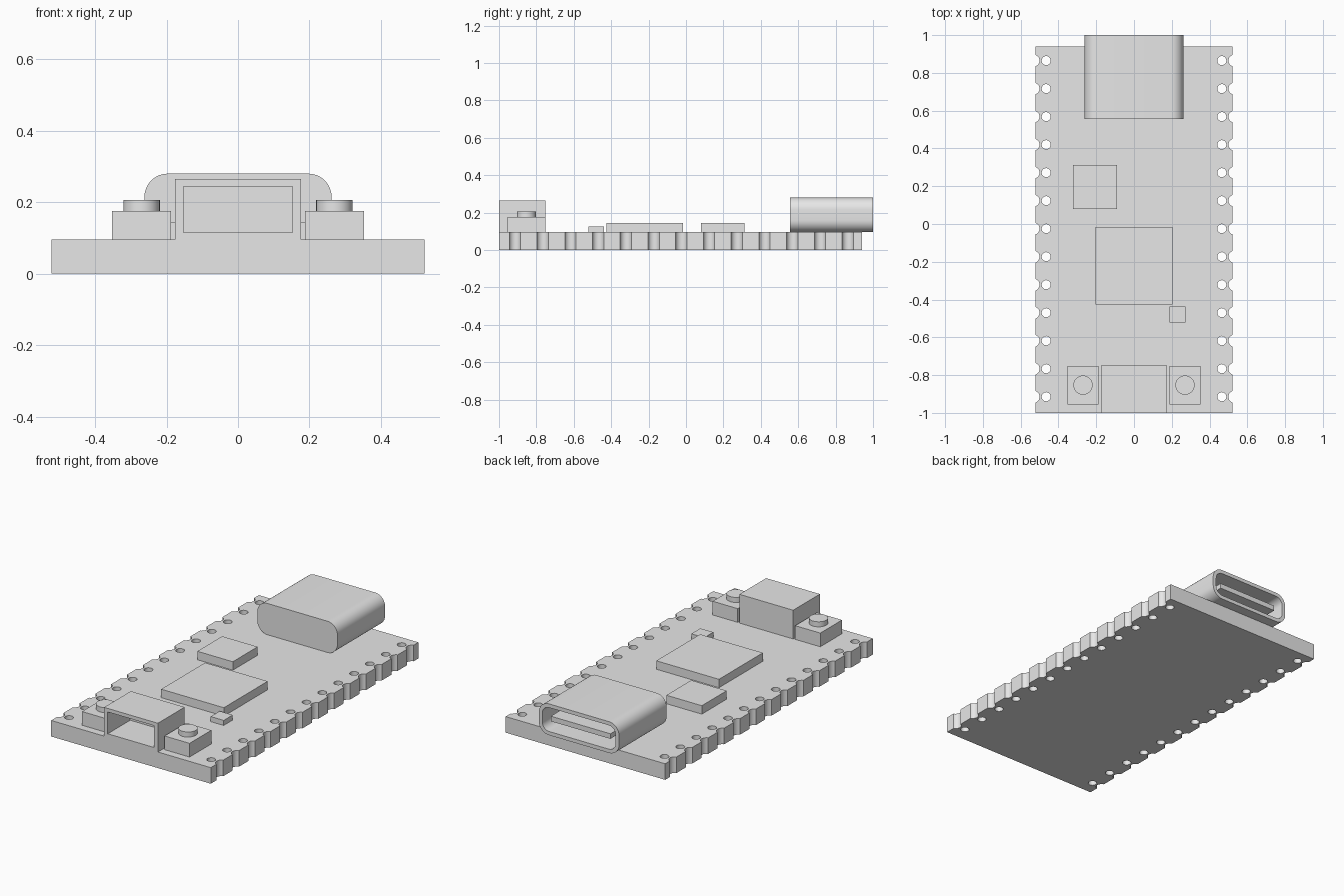
import bpy, bmesh, math
from mathutils import Matrix

cube = bpy.data.objects.get("Cube")
if cube:
    bpy.data.objects.remove(cube, do_unlink=True)

GREY = (0.8, 0.8, 0.8, 1)
mat = bpy.data.materials.new("plain grey")
mat.use_nodes = True
mat.diffuse_color = GREY
mat.node_tree.nodes["Principled BSDF"].inputs["Base Color"].default_value = GREY

BOARD_TOP = 0.095
WIDTH = 0.522


def make(name, bm, smooth=False):
    bmesh.ops.recalc_face_normals(bm, faces=bm.faces)
    mesh = bpy.data.meshes.new(name)
    bm.to_mesh(mesh)
    bm.free()
    mesh.materials.append(mat)
    ob = bpy.data.objects.new(name, mesh)
    bpy.context.scene.collection.objects.link(ob)
    if smooth:
        smooth_edges(ob)
    return ob


def smooth_edges(ob):
    bpy.ops.object.select_all(action='DESELECT')
    ob.select_set(True)
    bpy.context.view_layer.objects.active = ob
    bpy.ops.object.shade_smooth_by_angle(angle=math.radians(35))


def box(name, x0, x1, y0, y1, z0, z1):
    bm = bmesh.new()
    centre = Matrix.Translation(((x0 + x1) / 2, (y0 + y1) / 2, (z0 + z1) / 2))
    size = Matrix.Diagonal((x1 - x0, y1 - y0, z1 - z0, 1))
    bmesh.ops.create_cube(bm, size=1, matrix=centre @ size)
    return make(name, bm)


def cylinder(bm, x, y, z0, z1, radius, sides):
    bmesh.ops.create_cone(bm, cap_ends=True, segments=sides, radius1=radius, radius2=radius,
                          depth=z1 - z0, matrix=Matrix.Translation((x, y, (z0 + z1) / 2)))


def rounded_rect(half_width, z0, z1, radius, steps):
    # outline in x and z, corner by corner
    points = []
    corners = ((1, z1, -1), (-1, z1, -1), (-1, z0, 1), (1, z0, 1))
    for i, (sx, z, inward) in enumerate(corners):
        for k in range(steps + 1 if radius else 1):
            a = math.pi / 2 * (i + k / steps)
            points.append((sx * (half_width - radius) + radius * math.cos(a),
                           z + inward * radius + radius * math.sin(a)))
    return points


def socket(name, outer, inner, closed_y, open_y, floor_y, smooth=False):
    # shell closed at one end, with a cavity at the other
    bm = bmesh.new()
    rings = [[bm.verts.new((x, y, z)) for x, z in loop] for loop, y in
             ((outer, closed_y), (outer, open_y), (inner, open_y), (inner, floor_y))]
    for a, b in zip(rings, rings[1:]):
        for i in range(len(a)):
            j = (i + 1) % len(a)
            bm.faces.new((a[i], a[j], b[j], b[i]))
    bm.faces.new(rings[0])
    bm.faces.new(rings[-1])
    return make(name, bm, smooth)


# Circuit board with pin holes and scalloped edges
board = box("circuit_board", -WIDTH, WIDTH, -1, 0.94, 0, BOARD_TOP)
bm = bmesh.new()
for i in range(13):
    y = 0.865 - i * 0.1483
    for side in (-1, 1):
        cylinder(bm, side * 0.465, y, -0.1, 0.2, 0.024, 20)
        cylinder(bm, side * (WIDTH + 0.01), y, -0.1, 0.2, 0.032, 24)
cutter = make("pin_cutter", bm)
cutter.hide_render = True
cut = board.modifiers.new("pins", 'BOOLEAN')
cut.operation = 'DIFFERENCE'
cut.solver = 'EXACT'
cut.object = cutter
bpy.context.view_layer.update()
cut_mesh = bpy.data.meshes.new_from_object(
    board.evaluated_get(bpy.context.evaluated_depsgraph_get()))
board.modifiers.clear()
board.data = cut_mesh
bpy.data.objects.remove(cutter, do_unlink=True)
smooth_edges(board)

# Rounded data port with its tongue
socket("data_port", rounded_rect(0.262, BOARD_TOP, 0.28, 0.065, 8),
       rounded_rect(0.24, 0.117, 0.258, 0.045, 8), 0.555, 1.0, 0.62, True)
box("port_tongue", -0.195, 0.195, 0.615, 0.985, 0.172, 0.202)

# Battery socket
socket("battery_socket", rounded_rect(0.176, BOARD_TOP, 0.265, 0, 1),
       rounded_rect(0.152, 0.115, 0.244, 0, 1), -0.75, -1.0, -0.79)

# Chips
box("main_chip", -0.205, 0.205, -0.425, -0.015, BOARD_TOP, 0.145)
box("memory_chip", -0.322, -0.09, 0.08, 0.312, BOARD_TOP, 0.145)
box("small_part", 0.187, 0.272, -0.522, -0.438, BOARD_TOP, 0.125)

# Push buttons
for side, label in ((-1, "right"), (1, "left")):
    x = side * 0.27
    box(label + "_button_base", x - 0.082, x + 0.082, -0.955, -0.752, BOARD_TOP, 0.176)
    bm = bmesh.new()
    cylinder(bm, x, -0.853, 0.17, 0.206, 0.051, 32)
    make(label + "_button_cap", bm, True)
